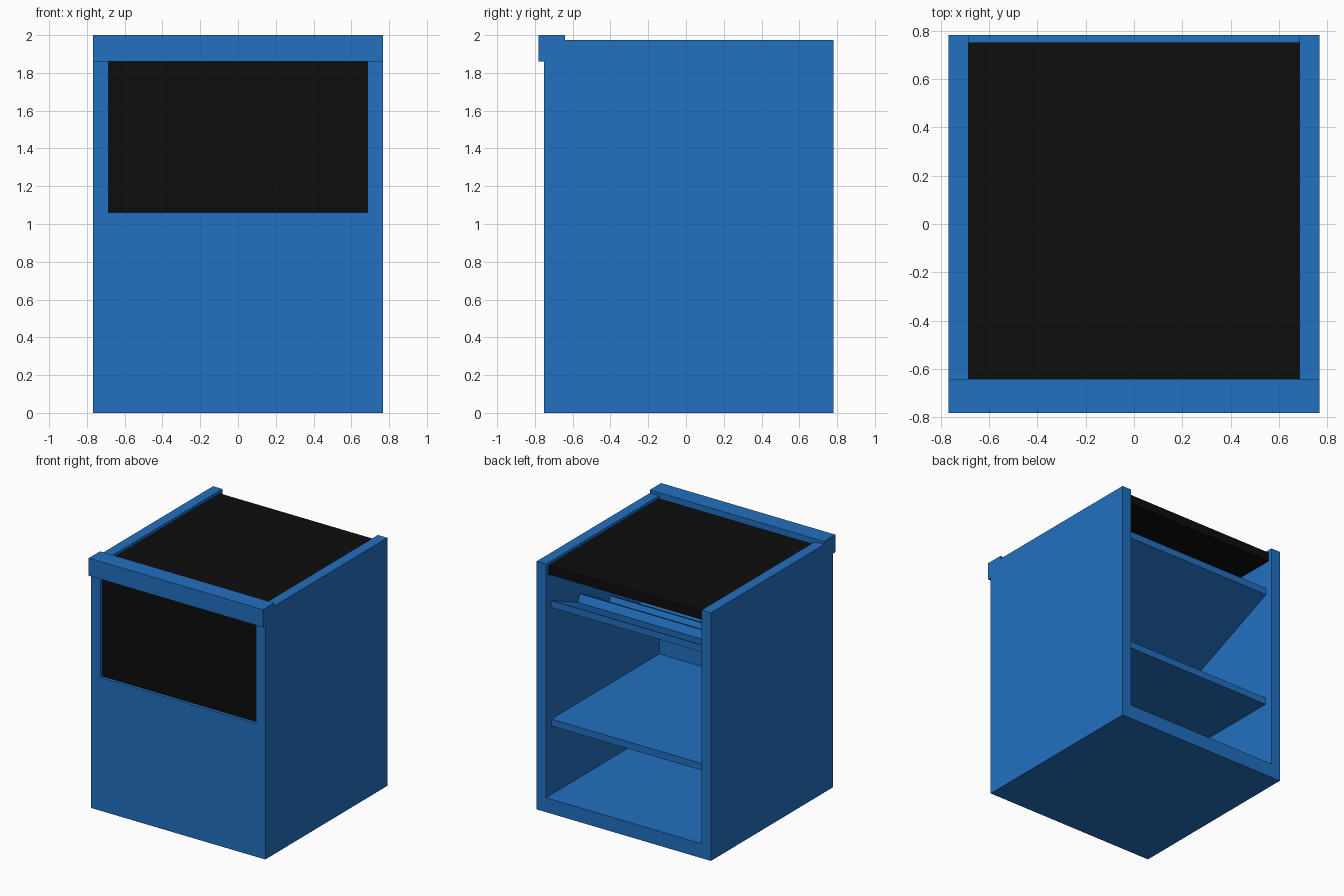
import bpy
import bmesh
import math

cube = bpy.data.objects.get("Cube")
if cube:
    bpy.data.objects.remove(cube, do_unlink=True)


def material(name, color):
    m = bpy.data.materials.new(name)
    m.use_nodes = True
    m.diffuse_color = color
    m.node_tree.nodes["Principled BSDF"].inputs["Base Color"].default_value = color
    return m


BLUE = material("blue panel", (0.016, 0.16, 0.53, 1))
BLACK = material("black glass", (0.004, 0.004, 0.004, 1))


def prism(name, profile, x0, x1, mat):
    """Extrude a closed (y, z) profile along x."""
    bm = bmesh.new()
    face = bm.faces.new([bm.verts.new((x0, y, z)) for y, z in profile])
    ext = bmesh.ops.extrude_face_region(bm, geom=[face])
    moved = [v for v in ext["geom"] if isinstance(v, bmesh.types.BMVert)]
    bmesh.ops.translate(bm, verts=moved, vec=(x1 - x0, 0, 0))
    bmesh.ops.recalc_face_normals(bm, faces=bm.faces)
    me = bpy.data.meshes.new(name)
    bm.to_mesh(me)
    bm.free()
    me.materials.append(mat)
    ob = bpy.data.objects.new(name, me)
    bpy.context.collection.objects.link(ob)
    return ob


def box(name, x, y, z, mat):
    profile = [(y[0], z[0]), (y[1], z[0]), (y[1], z[1]), (y[0], z[1])]
    return prism(name, profile, x[0], x[1], mat)


OUT, IN = 0.767, 0.685          # outer and inner half widths
FRONT, INNER, BACK = -0.752, -0.643, 0.782
SPAN = (-IN, IN)

# Cabinet shell, open at the back
box("left_wall", (IN, OUT), (FRONT, BACK), (0, 1.975), BLUE)
box("right_wall", (-OUT, -IN), (FRONT, BACK), (0, 1.975), BLUE)
box("floor", SPAN, (INNER, BACK), (0, 0.115), BLUE)
box("front_panel", SPAN, (FRONT, INNER), (0, 1.06), BLUE)
box("front_lip", (-OUT, OUT), (-0.782, -0.64), (1.86, 2.0), BLUE)

# Glass panels
box("top_glass", SPAN, (-0.64, 0.75), (1.88, 1.952), BLACK)
box("front_glass", SPAN, (-0.727, -0.66), (1.06, 1.86), BLACK)

# Level storage shelf
box("storage_shelf", SPAN, (INNER, 0.714), (0.66, 0.715), BLUE)

# Display shelf sloping down to the front
SLOPE = 0.427
SHELF_BACK, SHELF_TOP, THICK = 0.718, 1.66, 0.055


def shelf_z(y):
    return SHELF_TOP - (SHELF_BACK - y) * SLOPE


prism("sloped_shelf", [(SHELF_BACK, SHELF_TOP), (INNER, shelf_z(INNER)),
                       (INNER, shelf_z(INNER) - THICK),
                       (SHELF_BACK, SHELF_TOP - THICK)], -IN, IN, BLUE)

# Ledges standing square on the sloping shelf
angle = math.atan(SLOPE)
c, s = math.cos(angle), math.sin(angle)
DEPTH, RISE = 0.05, 0.065
for i in range(3):
    y = 0.38 - i * 0.385
    z = shelf_z(y)
    prism(f"shelf_ledge_{i + 1}", [
        (y, z), (y - DEPTH * c, z - DEPTH * s),
        (y - DEPTH * c - RISE * s, z - DEPTH * s + RISE * c),
        (y - RISE * s, z + RISE * c)], -IN, IN, BLUE)
